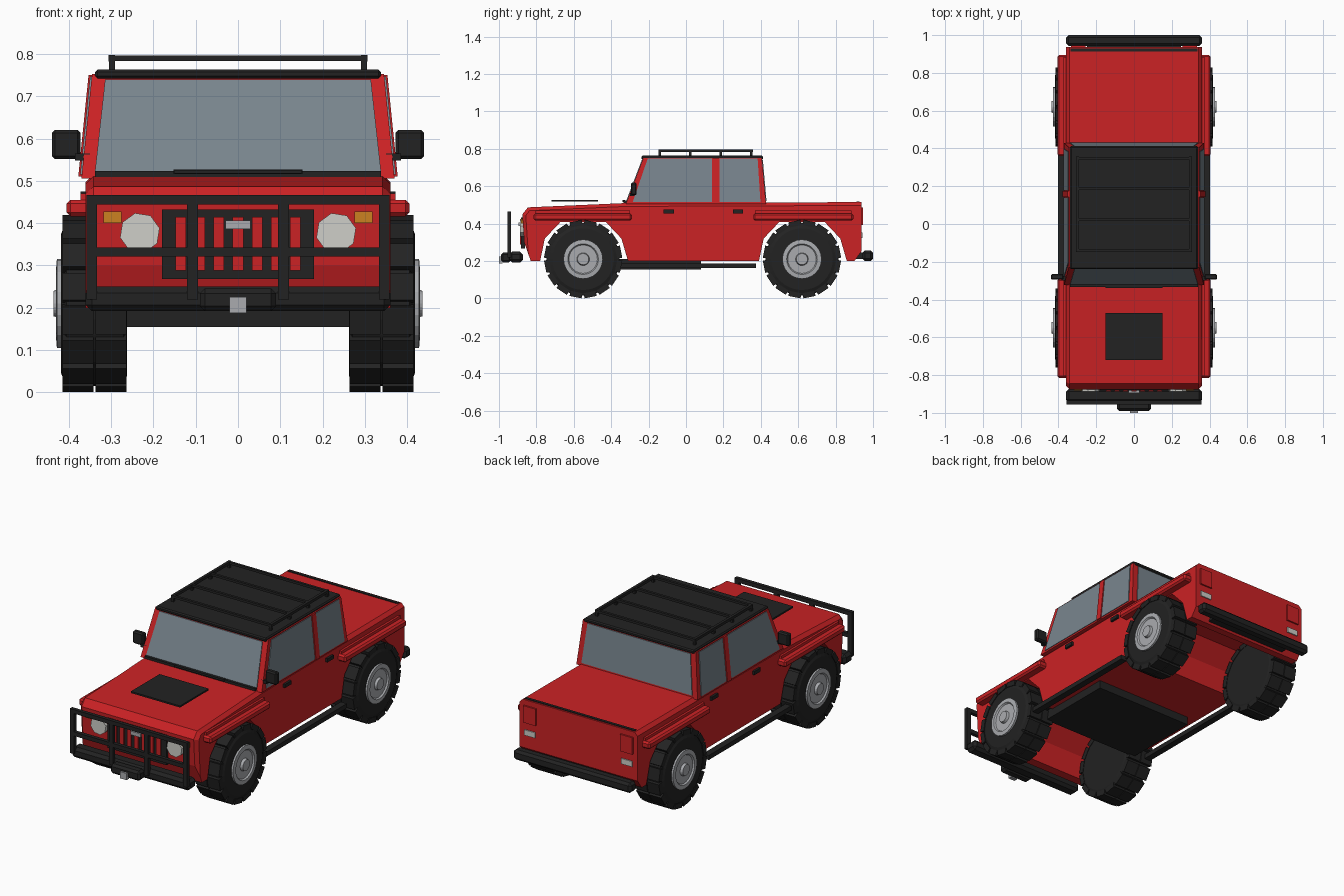
import bpy, bmesh, math
from mathutils import Vector, Matrix

if "Cube" in bpy.data.objects:
    bpy.data.objects.remove(bpy.data.objects["Cube"])


def material(name, r, g, b):
    m = bpy.data.materials.new(name)
    m.use_nodes = True
    m.diffuse_color = (r, g, b, 1)
    m.node_tree.nodes["Principled BSDF"].inputs["Base Color"].default_value = (r, g, b, 1)
    return m


RED = material("red paint", 0.6, 0.016, 0.018)
BLACK = material("black trim", 0.016, 0.016, 0.016)
GLASS = material("grey glass", 0.19, 0.235, 0.27)
STEEL = material("light steel", 0.4, 0.41, 0.43)
LAMP = material("lamp white", 0.62, 0.62, 0.58)
AMBER = material("amber", 0.6, 0.22, 0.015)


def finish(name, bm, mat):
    bmesh.ops.recalc_face_normals(bm, faces=bm.faces)
    me = bpy.data.meshes.new(name)
    bm.to_mesh(me)
    bm.free()
    me.materials.append(mat)
    ob = bpy.data.objects.new(name, me)
    bpy.context.collection.objects.link(ob)
    return ob


def box(name, mat, x, y, z, bevel=0):
    """Box from three (low, high) ranges."""
    bm = bmesh.new()
    bmesh.ops.create_cube(bm, size=1)
    for v in bm.verts:
        v.co = [(a + b) / 2 + c * (b - a) for (a, b), c in zip((x, y, z), v.co)]
    if bevel:
        bmesh.ops.bevel(bm, geom=bm.edges[:], offset=bevel, segments=1, affect='EDGES')
    return finish(name, bm, mat)


def pair(name, mat, x, y, z, bevel=0):
    """Same box on the left (+x) and on the right."""
    box(name + "_left", mat, x, y, z, bevel)
    box(name + "_right", mat, (-x[1], -x[0]), y, z, bevel)


def prism(name, mat, pts, vec, edge_rule=None, bevel=0.0):
    """Polygon extruded along a vector, with chosen edges chamfered."""
    bm = bmesh.new()
    face = bm.faces.new([bm.verts.new(p) for p in pts])
    new = bmesh.ops.extrude_face_region(bm, geom=[face])["geom"]
    bmesh.ops.translate(bm, vec=vec, verts=[g for g in new if isinstance(g, bmesh.types.BMVert)])
    if len(bm.faces) == len(pts) + 1:
        bm.faces.new([bm.verts[i] for i in range(len(pts))])
    if edge_rule:
        edges = [e for e in bm.edges if edge_rule(e)]
        bmesh.ops.bevel(bm, geom=edges, offset=bevel, segments=1, affect='EDGES')
    return finish(name, bm, mat)


def lathe(bm, profile, sides, centre):
    """Closed (x, radius) profile turned about an axle."""
    rings = []
    for x, r in profile:
        rings.append([bm.verts.new((x, centre[0] + r * math.cos(2 * math.pi * i / sides),
                                    centre[1] + r * math.sin(2 * math.pi * i / sides)))
                      for i in range(sides)])
    for a, b in zip(rings, rings[1:]):
        for i in range(sides):
            j = (i + 1) % sides
            bm.faces.new((a[i], a[j], b[j], b[i]))
    bm.faces.new(rings[0])
    bm.faces.new(rings[-1])


# Body: side outline with wheel arches cut right through
FRONT_AXLE, REAR_AXLE, AXLE_Z, HALF = -0.55, 0.62, 0.21, 0.36
arch = [(-0.23, 0.2), (-0.205, 0.32), (-0.12, 0.41), (0.12, 0.41), (0.205, 0.32), (0.24, 0.2)]
outline = [(-0.83, 0.2)]
for axle in (FRONT_AXLE, REAR_AXLE):
    outline += [(axle + y, z) for y, z in arch]
outline += [(0.9, 0.2), (0.937, 0.25), (0.937, 0.515), (-0.32, 0.51),
            (-0.845, 0.487), (-0.875, 0.45), (-0.865, 0.3)]


def shoulder(e):
    a, b = (v.co for v in e.verts)
    mid = (a + b) / 2
    return abs(a.x - b.x) < 0.01 and (mid.z > 0.46 or mid.y < -0.85)


prism("body", RED, [(-HALF, y, z) for y, z in outline], (2 * HALF, 0, 0), shoulder, 0.018)

# Cab shell: tapered box
Z0, Z1 = 0.505, 0.752


def blend(a, b, z):
    return a + (b - a) * (z - Z0) / (Z1 - Z0)


def side_x(z): return blend(0.37, 0.345, z)
def screen_y(z): return blend(-0.322, -0.228, z)
def rear_y(z): return blend(0.428, 0.406, z)


bm = bmesh.new()
bmesh.ops.create_cube(bm, size=1)
for v in bm.verts:
    z = Z1 if v.co.z > 0 else Z0
    v.co = (math.copysign(side_x(z), v.co.x), rear_y(z) if v.co.y > 0 else screen_y(z), z)
finish("cab", bm, RED)

# Windows: thin plates following the cab walls
for name, wall, d in (("windscreen", screen_y, -0.004), ("rear_window", rear_y, 0.004)):
    pts = [(s * w, wall(z), z) for s, w, z in
           ((-1, 0.338, 0.522), (1, 0.338, 0.522), (1, 0.314, 0.74), (-1, 0.314, 0.74))]
    prism(name, GLASS, pts, (0, d, 0))
for s, side in ((1, "left"), (-1, "right")):
    front = [(-0.285, 0.515), (0.14, 0.515), (0.14, 0.747), (-0.205, 0.747)]
    back = [(0.178, 0.515), (0.398, 0.515), (0.383, 0.747), (0.178, 0.747)]
    for name, quad in (("front_door_glass", front), ("rear_door_glass", back)):
        prism(name + "_" + side, GLASS, [(s * side_x(z), y, z) for y, z in quad], (s * 0.004, 0, 0))
    # Door pillar
    prism("door_pillar_" + side, RED, [(s * side_x(z), y, z) for y, z in
          ((0.142, 0.51), (0.176, 0.51), (0.176, 0.75), (0.142, 0.75))], (s * 0.008, 0, 0))

# Roof, rack, wiper and cowl
box("roof", BLACK, (-0.338, 0.338), (-0.238, 0.412), (0.742, 0.763), 0.006)
pair("rack_rail", BLACK, (0.291, 0.306), (-0.147, 0.358), (0.782, 0.797))
for i in range(4):
    y = -0.14 + 0.163 * i
    box("rack_bar_%d" % i, BLACK, (-0.3, 0.3), (y - 0.007, y + 0.007), (0.783, 0.796))
    pair("rack_post_%d" % i, BLACK, (0.291, 0.305), (y - 0.007, y + 0.007), (0.76, 0.79))
box("cowl", BLACK, (-0.338, 0.338), (-0.333, -0.315), (0.508, 0.523))
box("wiper", BLACK, (-0.152, 0.152), (-0.34, -0.325), (0.516, 0.527))

# Bonnet panel and tailgate top edge
box("bonnet_panel", BLACK, (-0.15, 0.15), (-0.72, -0.47), (0.517, 0.526))
box("tailgate_edge", BLACK, (-0.335, 0.335), (0.912, 0.928), (0.51, 0.519))

# Wing flares, side steps, handles, mirrors
for end, y in (("front", (-0.815, -0.29)), ("rear", (0.36, 0.895))):
    pair(end + "_flare", RED, (0.34, 0.405), y, (0.416, 0.455), 0.009)
    pair(end + "_flare_lip", RED, (0.34, 0.372), (y[0] + 0.01, y[1] - 0.01), (0.445, 0.47))
pair("side_step", BLACK, (0.365, 0.402), (-0.37, 0.375), (0.163, 0.188))
for i, y in enumerate((-0.12, 0.25)):
    pair("door_handle_%d" % i, BLACK, (0.355, 0.372), (y, y + 0.055), (0.455, 0.475))
pair("mirror", BLACK, (0.372, 0.44), (-0.295, -0.264), (0.552, 0.62), 0.007)
pair("mirror_arm", BLACK, (0.35, 0.385), (-0.3, -0.275), (0.548, 0.565))

# Underbody plate
box("underbody_plate", BLACK, (-0.3, 0.3), (-0.36, 0.08), (0.155, 0.21))

# Grille, badge and front lamps
box("grille", BLACK, (-0.18, 0.18), (-0.881, -0.86), (0.268, 0.432))
for i in range(7):
    x = 0.045 * (i - 3)
    box("grille_bar_%d" % i, RED, (x - 0.0125, x + 0.0125), (-0.888, -0.87), (0.288, 0.415))
box("grille_plate", STEEL, (-0.03, 0.03), (-0.895, -0.88), (0.386, 0.406))
for s, side in ((1, "left"), (-1, "right")):
    ring = [(s * 0.232 + 0.048 * math.cos(a), -0.86, 0.377 + 0.048 * math.sin(a))
            for a in (math.pi * (k + 0.3) / 4 for k in range(8))]
    prism("headlamp_" + side, LAMP, ring, (0, -0.028, 0))
pair("indicator", AMBER, (0.275, 0.318), (-0.882, -0.86), (0.4, 0.428))

# Rear lamps
pair("tail_lamp", RED, (0.258, 0.334), (0.93, 0.946), (0.392, 0.485))
pair("reversing_lamp", LAMP, (0.262, 0.33), (0.93, 0.943), (0.322, 0.352))

# Bumpers, winch and bull bar
box("front_bumper", BLACK, (-0.36, 0.36), (-0.945, -0.872), (0.192, 0.25), 0.015)
box("rear_bumper", BLACK, (-0.36, 0.36), (0.943, 1.0), (0.2, 0.256), 0.013)
box("rear_bumper_mount", BLACK, (-0.25, 0.25), (0.89, 0.96), (0.21, 0.245))
box("winch", BLACK, (-0.09, 0.09), (-0.99, -0.935), (0.192, 0.246), 0.012)
box("winch_hook", STEEL, (-0.02, 0.02), (-1.0, -0.98), (0.188, 0.225))
for name, z in (("top", 0.455), ("middle", 0.332)):
    box("bull_bar_" + name, BLACK, (-0.358, 0.358), (-0.955, -0.935), (z - 0.011, z + 0.011))
pair("bull_bar_outer_post", BLACK, (0.333, 0.358), (-0.955, -0.935), (0.22, 0.466))
pair("bull_bar_inner_post", BLACK, (0.095, 0.12), (-0.955, -0.935), (0.22, 0.466))

# Wheels: tyre with two rows of lugs, and a dished rim with a hub
LUGS = 16
for end, axle in (("front", FRONT_AXLE), ("rear", REAR_AXLE)):
    for s, side in ((1, "left"), (-1, "right")):
        bm = bmesh.new()
        lathe(bm, [(s * 0.262, 0.17), (s * 0.27, 0.195), (s * 0.405, 0.195), (s * 0.418, 0.165),
                   (s * 0.418, 0.1)], 32, (axle, AXLE_Z))
        for i in range(LUGS):
            turn = Matrix.Rotation(2 * math.pi * (i + 0.5) / LUGS, 4, 'X')
            for x in (0.3, 0.378):
                place = (Matrix.Translation((s * x, axle, AXLE_Z)) @ turn
                         @ Matrix.Translation((0, 0, 0.193))
                         @ Matrix.Diagonal((0.074, 0.066, 0.028, 1)))
                bmesh.ops.create_cube(bm, size=1, matrix=place)
        finish("%s_tyre_%s" % (end, side), bm, BLACK)
        bm = bmesh.new()
        lathe(bm, [(s * 0.4, 0.105), (s * 0.428, 0.105), (s * 0.43, 0.082), (s * 0.422, 0.076),
                   (s * 0.422, 0.034), (s * 0.436, 0.03)], 24, (axle, AXLE_Z))
        finish("%s_rim_%s" % (end, side), bm, STEEL)
